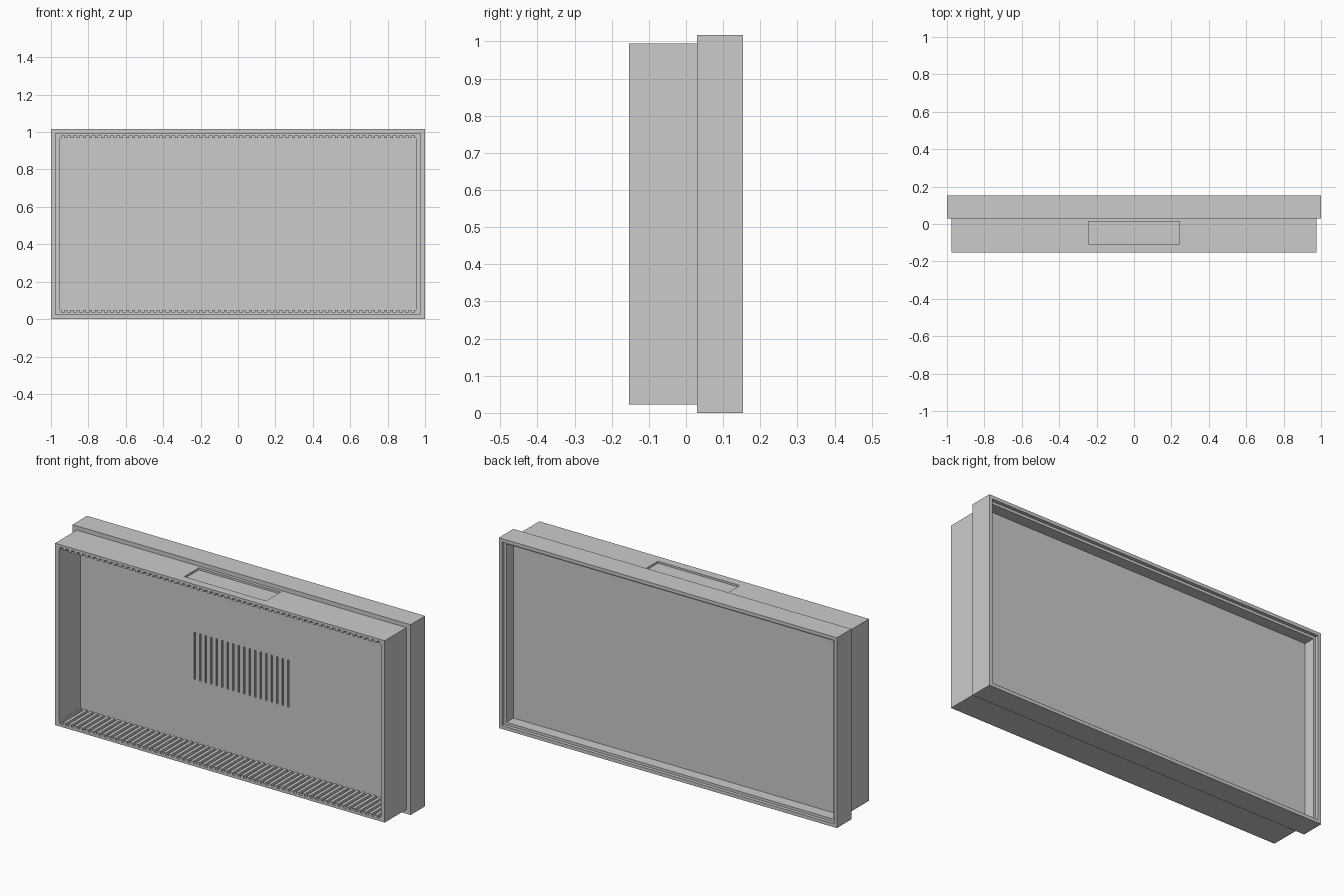
import bpy, bmesh

if "Cube" in bpy.data.objects:
    bpy.data.objects.remove(bpy.data.objects["Cube"])

H = 1.0175        # total height
MID = H / 2
INS = 0.0225      # housing inset from the back frame, top and bottom
WX = 0.953        # inner half width of the housing


def finish(name, bm):
    bmesh.ops.recalc_face_normals(bm, faces=bm.faces)
    me = bpy.data.meshes.new(name)
    bm.to_mesh(me)
    bm.free()
    ob = bpy.data.objects.new(name, me)
    bpy.context.collection.objects.link(ob)
    return ob


def add_box(bm, lo, hi):
    geo = bmesh.ops.create_cube(bm, size=1)
    for v in geo["verts"]:
        v.co = [(a + b) / 2 + c * (b - a) for a, b, c in zip(lo, hi, v.co)]


def boxes(name, spans):
    bm = bmesh.new()
    for lo, hi in spans:
        add_box(bm, lo, hi)
    return finish(name, bm)


def rect_frame(name, profile):
    """Sweep a closed (inset, y) profile round the outer rectangle."""
    bm = bmesh.new()
    rows = []
    for inset, y in profile:
        x, z0, z1 = 1 - inset, inset, H - inset
        rows.append([bm.verts.new((px, y, pz)) for px, pz in
                     ((-x, z0), (x, z0), (x, z1), (-x, z1))])
    for i, a in enumerate(rows):
        b = rows[(i + 1) % len(rows)]
        for j in range(4):
            k = (j + 1) % 4
            bm.faces.new((a[j], a[k], b[k], b[j]))
    return finish(name, bm)


def grooved_wall(name, flip):
    """Floor or ceiling slab with grooves running front to back."""
    n = 58
    step = 2 * WX / n
    low, high = 0.036, 0.0485
    pts = [(WX, INS), (-WX, INS), (-WX, high)]
    for i in range(n):
        a = -WX + (i + 0.25) * step
        b = a + step / 2
        pts += [(a, high), (a, low), (b, low), (b, high)]
    pts.append((WX, high))
    bm = bmesh.new()
    face = bm.faces.new([bm.verts.new((x, -0.153, H - z if flip else z)) for x, z in pts])
    ext = bmesh.ops.extrude_face_region(bm, geom=[face], use_keep_orig=True)
    for v in ext["geom"]:
        if isinstance(v, bmesh.types.BMVert):
            v.co.y = 0.03
    return finish(name, bm)


def cut(target, cutter):
    cutter.hide_render = True
    mod = target.modifiers.new("cut", "BOOLEAN")
    mod.operation = "DIFFERENCE"
    mod.solver = "EXACT"
    mod.object = cutter
    bpy.context.view_layer.objects.active = target
    bpy.ops.object.modifier_apply(modifier=mod.name)
    bpy.data.objects.remove(cutter)


# back frame with stepped lip
LIP = 0.032
rect_frame("back_frame", [(0, 0.03), (0, 0.153), (0.018, 0.153), (0.018, 0.135),
                          (LIP, 0.135), (LIP, 0.03)])

# centre panel with a row of shallow vertical vent slots on its front
panel = boxes("centre_panel", [((LIP - 1, 0.03, LIP), (1 - LIP, 0.075, H - LIP))])
slots = []
for i in range(18):
    x = (i - 8.5) * 0.0325
    slots.append(((x - 0.005, 0, MID - 0.126), (x + 0.005, 0.038, MID + 0.126)))
cut(panel, boxes("slot_cutter", slots))

# front housing: plain sides, grooved floor and ceiling
for name, s in (("left_wall", -1), ("right_wall", 1)):
    xs = sorted((s * WX, s * 0.975))
    boxes(name, [((xs[0], -0.153, INS), (xs[1], 0.03, H - INS))])
grooved_wall("grooved_floor", False)
ceiling = grooved_wall("grooved_ceiling", True)

# shallow pocket in the top
cut(ceiling, boxes("pocket_cutter", [((-0.242, -0.108, H - 0.033), (0.242, 0.014, H + 0.1))]))
